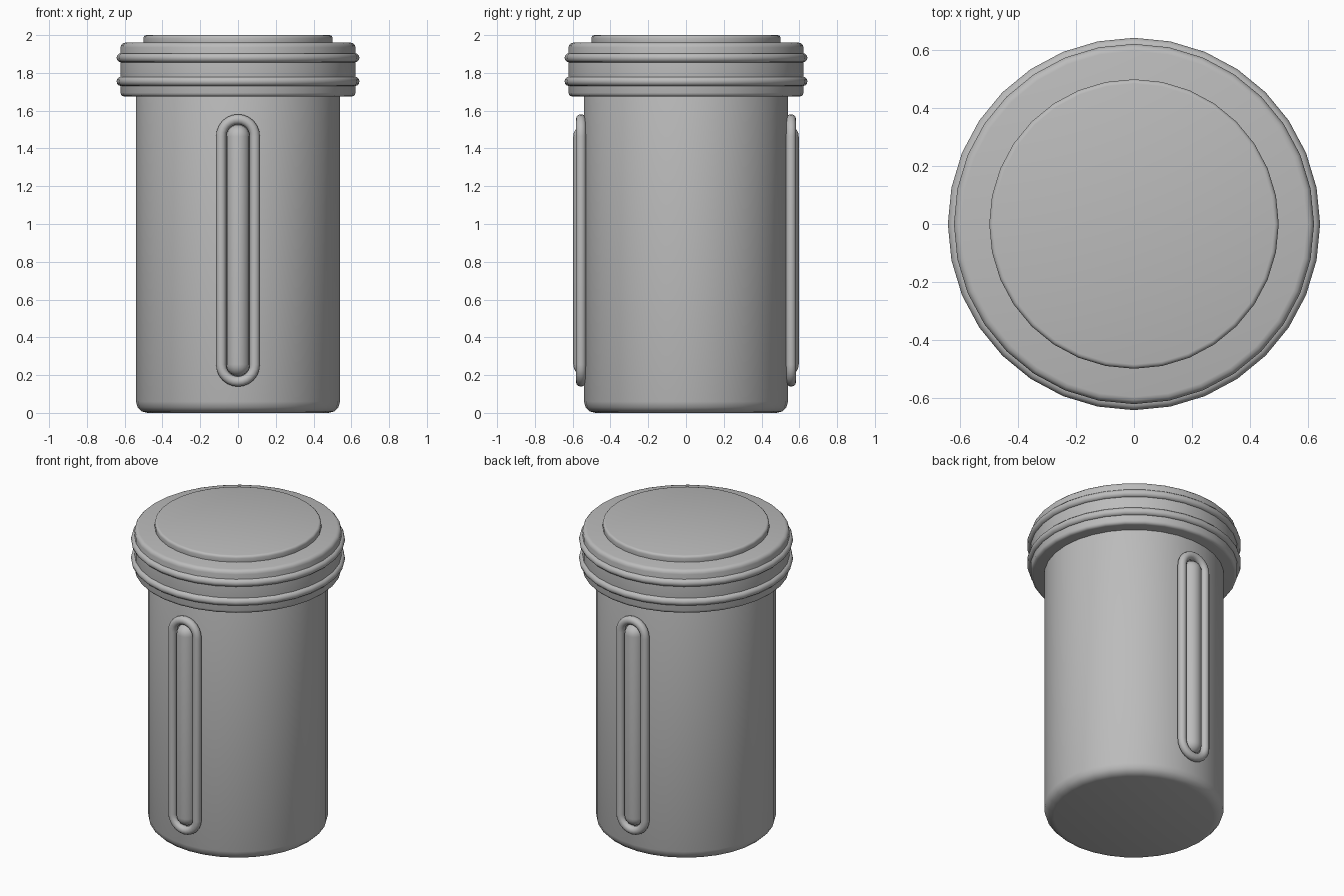
import bpy, bmesh, math
from mathutils import Vector

old = bpy.data.objects.get("Cube")
if old:
    bpy.data.objects.remove(old, do_unlink=True)

SEGMENTS = 32

grey = bpy.data.materials.new("plain grey")
grey.use_nodes = True
grey.diffuse_color = (0.5, 0.5, 0.5, 1)
grey.node_tree.nodes["Principled BSDF"].inputs["Base Color"].default_value = (0.5, 0.5, 0.5, 1)


def finish(obj, angle=40):
    obj.data.materials.clear()
    obj.data.materials.append(grey)
    bpy.ops.object.select_all(action="DESELECT")
    obj.select_set(True)
    bpy.context.view_layer.objects.active = obj
    bpy.ops.object.shade_smooth_by_angle(angle=math.radians(angle))
    return obj


def rounded_disc(name, radius, bottom, top, bevel_bottom, bevel_top):
    """Solid cylinder with rounded rims."""
    profile = [(radius - bevel_bottom * (1 - math.sin(a)), bottom + bevel_bottom * (1 - math.cos(a)))
               for a in (math.radians(d) for d in (0, 30, 60, 90))]
    profile += [(radius - bevel_top * (1 - math.cos(a)), top - bevel_top * (1 - math.sin(a)))
                for a in (math.radians(d) for d in (0, 30, 60, 90))]
    bm = bmesh.new()
    rings = [[bm.verts.new((r * math.cos(t), r * math.sin(t), z))
              for t in (math.tau * i / SEGMENTS for i in range(SEGMENTS))]
             for r, z in profile]
    for low, high in zip(rings, rings[1:]):
        for i in range(SEGMENTS):
            j = (i + 1) % SEGMENTS
            bm.faces.new((low[i], low[j], high[j], high[i]))
    bm.faces.new(rings[0][::-1])
    bm.faces.new(rings[-1])
    mesh = bpy.data.meshes.new(name)
    bm.to_mesh(mesh)
    bm.free()
    obj = bpy.data.objects.new(name, mesh)
    bpy.context.collection.objects.link(obj)
    return finish(obj)


def ring(name, radius, tube, z):
    bpy.ops.mesh.primitive_torus_add(major_radius=radius, minor_radius=tube, location=(0, 0, z),
                                     major_segments=SEGMENTS, minor_segments=12)
    obj = bpy.context.object
    obj.name = name
    return finish(obj, 60)


def slot_frame(name, side):
    """Round tube following an upright stadium outline."""
    half, low, high, tube, sides = 0.089, 0.255, 1.465, 0.027, 12
    path = []
    for centre, start in ((high, 0), (low, math.pi)):
        for i in range(13):
            a = start + math.pi * i / 12
            path.append((Vector((half * math.cos(a), 0, centre + half * math.sin(a))),
                         Vector((math.cos(a), 0, math.sin(a)))))
    bm = bmesh.new()
    depth = Vector((0, side, 0))
    loops = [[bm.verts.new(p + depth * 0.556 + tube * (out * math.cos(t) + depth * math.sin(t)))
              for t in (math.tau * k / sides for k in range(sides))] for p, out in path]
    for i, loop in enumerate(loops):
        after = loops[(i + 1) % len(loops)]
        for k in range(sides):
            n = (k + 1) % sides
            bm.faces.new((loop[k], after[k], after[n], loop[n]))
    bmesh.ops.recalc_face_normals(bm, faces=bm.faces)
    mesh = bpy.data.meshes.new(name)
    bm.to_mesh(mesh)
    bm.free()
    obj = bpy.data.objects.new(name, mesh)
    bpy.context.collection.objects.link(obj)
    return finish(obj, 60)


def slot_bar(name, side):
    """Upright capsule filling the frame."""
    radius, low, high = 0.062, 0.257, 1.463
    bm = bmesh.new()
    bmesh.ops.create_uvsphere(bm, u_segments=16, v_segments=12, radius=radius)
    # Split the equator so that the halves can be pulled apart
    bmesh.ops.delete(bm, geom=[v for v in bm.verts if v.co.z < -0.001], context="VERTS")
    dome = [v for v in bm.verts]
    rim = [e for e in bm.edges if e.is_boundary]
    skirt = bmesh.ops.extrude_edge_only(bm, edges=rim)["geom"]
    middle = (high - low) / 2
    for v in dome:
        v.co.z += middle
    for v in skirt:
        if isinstance(v, bmesh.types.BMVert):
            v.co.z = 0
    copy = bmesh.ops.duplicate(bm, geom=bm.verts[:] + bm.edges[:] + bm.faces[:])["geom"]
    for v in copy:
        if isinstance(v, bmesh.types.BMVert):
            v.co.z *= -1
    bmesh.ops.remove_doubles(bm, verts=bm.verts, dist=0.0001)
    bmesh.ops.recalc_face_normals(bm, faces=bm.faces)
    mesh = bpy.data.meshes.new(name)
    bm.to_mesh(mesh)
    bm.free()
    obj = bpy.data.objects.new(name, mesh)
    obj.location = (0, side * 0.535, (low + high) / 2)
    bpy.context.collection.objects.link(obj)
    return finish(obj, 60)


# Container and lid
rounded_disc("container_body", 0.54, 0, 1.72, 0.06, 0.01)
rounded_disc("lid", 0.622, 1.675, 1.96, 0.02, 0.025)
rounded_disc("lid_top_disc", 0.5, 1.95, 2.0, 0.005, 0.015)
ring("lid_lower_ring", 0.618, 0.025, 1.755)
ring("lid_upper_ring", 0.618, 0.025, 1.88)

# Grip slots on front and back
for place, side in (("front", -1), ("back", 1)):
    slot_frame(place + "_slot_frame", side)
    slot_bar(place + "_slot_bar", side)
